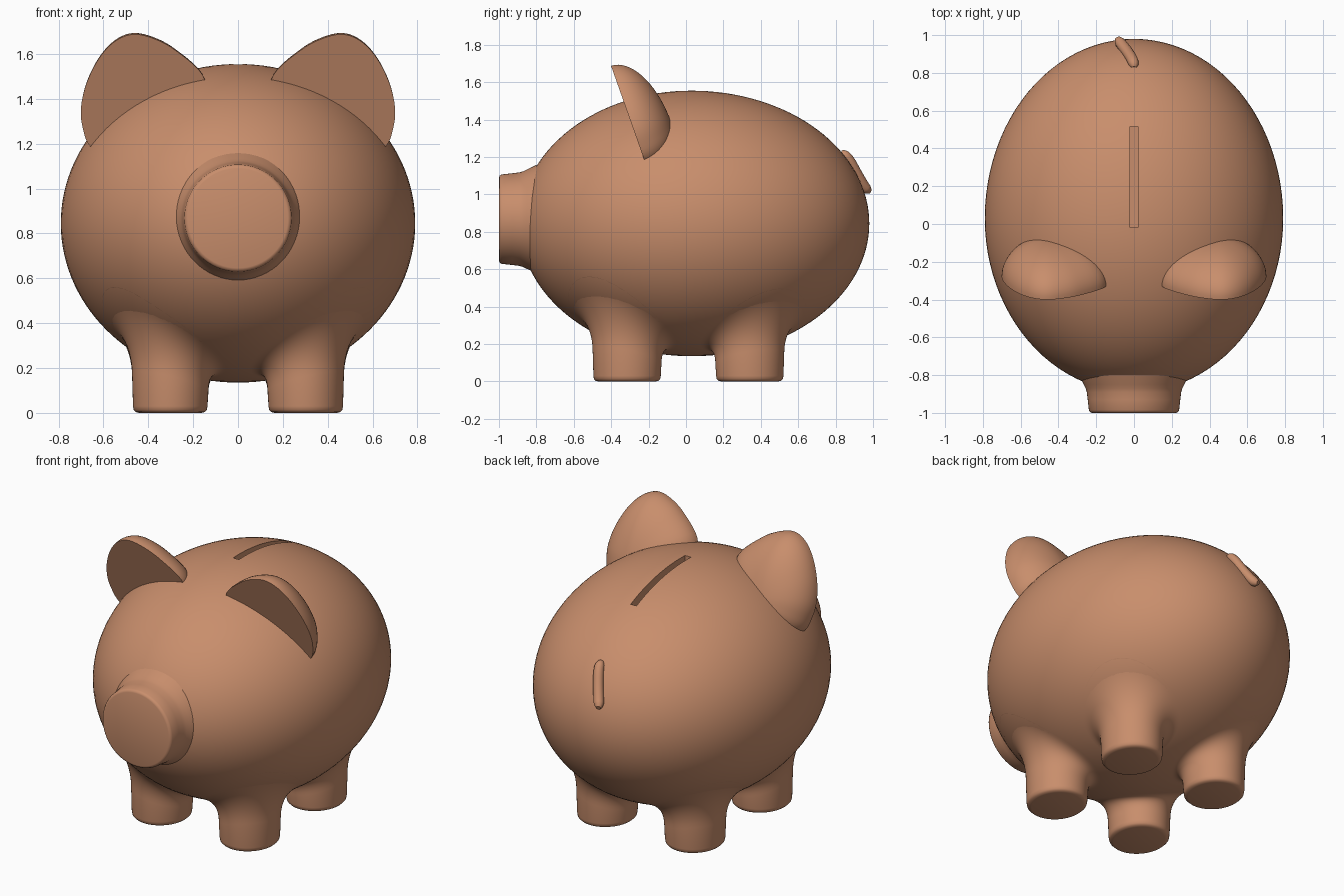
import bpy, bmesh
from math import sin, cos, pi, sqrt
from mathutils import Vector

if "Cube" in bpy.data.objects:
    bpy.data.objects.remove(bpy.data.objects["Cube"])

CY, CZ = 0.03, 0.845                 # body centre
RX, RZ, FRONT, BACK = 0.79, 0.71, 0.92, 0.95

clay = bpy.data.materials.new("clay")
clay.diffuse_color = (0.58, 0.27, 0.15, 1)
clay.use_nodes = True
clay.node_tree.nodes["Principled BSDF"].inputs["Base Color"].default_value = clay.diffuse_color


def finish(obj, mirror=False, angle=40):
    obj.data.materials.append(clay)
    if mirror:
        obj.modifiers.new("mirror", 'MIRROR').use_axis = (True, False, False)
    bpy.ops.object.select_all(action='DESELECT')
    obj.select_set(True)
    bpy.context.view_layer.objects.active = obj
    bpy.ops.object.shade_smooth_by_angle(angle=angle * pi / 180)


def mesh_object(name, bm):
    bmesh.ops.recalc_face_normals(bm, faces=bm.faces)
    mesh = bpy.data.meshes.new(name)
    bm.to_mesh(mesh)
    bm.free()
    obj = bpy.data.objects.new(name, mesh)
    bpy.context.collection.objects.link(obj)
    return obj


def loft(name, rings, cap_start=True, cap_end=False):
    """Skin a list of equally long closed rings."""
    bm = bmesh.new()
    vs = [[bm.verts.new(p) for p in ring] for ring in rings]
    n = len(vs[0])
    for a, b in zip(vs, vs[1:]):
        for i in range(n):
            j = (i + 1) % n
            bm.faces.new((a[i], a[j], b[j], b[i]))
    if cap_start:
        bm.faces.new(vs[0])
    if cap_end:
        bm.faces.new(vs[-1])
    return mesh_object(name, bm)


def belly(x, y):
    """Height of the lower body surface."""
    ry = FRONT if y < CY else BACK
    return CZ - RZ * sqrt(max(0, 1 - (x / RX) ** 2 - ((y - CY) / ry) ** 2))


# Egg-shaped body
bm = bmesh.new()
bmesh.ops.create_uvsphere(bm, u_segments=96, v_segments=64, radius=1)
for v in bm.verts:
    x, y, z = v.co
    v.co = (x * RX, CY + y * (FRONT if y < 0 else BACK), CZ + z * RZ)
body = mesh_object("body", bm)

# Coin slot
bm = bmesh.new()
bmesh.ops.create_cube(bm, size=1)
for v in bm.verts:
    v.co = (v.co.x * 0.04, 0.248 + v.co.y * 0.535, 1.55 + v.co.z * 0.3)
cutter = mesh_object("slot_cutter", bm)
cutter.hide_render = True
cutter.hide_viewport = True
cut = body.modifiers.new("slot", 'BOOLEAN')
cut.operation, cut.object, cut.solver = 'DIFFERENCE', cutter, 'EXACT'
finish(body)

# Snout
profile = [(0.222, -1.0), (0.233, -0.996), (0.239, -0.985), (0.245, -0.93),
           (0.25, -0.89), (0.256, -0.87), (0.266, -0.85), (0.29, -0.80)]
N = 64
snout = loft("snout", [[(r * cos(2 * pi * i / N), y, 0.868 + r * sin(2 * pi * i / N))
                        for i in range(N)] for r, y in profile])
finish(snout, angle=50)


# Legs with a fillet that flows into the belly
def leg(name, cy, cx=0.302, rx=0.168, ry=0.182):
    columns = []
    for i in range(N):
        c, s = cos(2 * pi * i / N), sin(2 * pi * i / N)

        def at(d):
            return cx + (rx + d) * c, cy + (ry + d) * s
        h = belly(*at(0))
        col = [Vector((*at(d), z)) for d, z in
               ((-0.03, 0), (-0.014, 0.004), (-0.005, 0.013), (-0.002, 0.03))]
        p0 = Vector((*at(0.002), h * 0.5))
        p1 = Vector((*at(0.004), h))
        top = at(0.4 * h)
        p2 = Vector((*top, belly(*top)))
        for k in range(13):
            t = k / 12
            col.append(p0 * (1 - t) ** 2 + p1 * 2 * t * (1 - t) + p2 * t * t)
        columns.append(col)
    finish(loft(name, list(zip(*columns))), mirror=True, angle=50)


leg("front_legs", -0.315)
leg("back_legs", 0.341)

# Ears: flat tilted front face, domed back
outline = [(0.157, 1.505), (0.28, 1.617), (0.38, 1.67), (0.47, 1.687), (0.55, 1.655),
           (0.62, 1.58), (0.675, 1.47), (0.70, 1.36), (0.692, 1.27), (0.66, 1.19),
           (0.57, 1.13), (0.42, 1.14), (0.26, 1.24), (0.155, 1.39)]
pts = [Vector((x, -0.225 - 0.353 * (z - 1.19), z)) for x, z in outline]
smooth = []
n = len(pts)
for i in range(n):
    a, b, c, d = (pts[(i + k) % n] for k in (-1, 0, 1, 2))
    for k in range(5):
        t = k / 5
        smooth.append(0.5 * (2 * b + (c - a) * t + (2 * a - 5 * b + 4 * c - d) * t * t
                             + (3 * b - a - 3 * c + d) * t ** 3))
centre = Vector((0.45, -0.272, 1.33))
normal = Vector((0, 0.943, 0.333))
rings = []
for k in range(17):
    t = k / 16 * 0.49 * pi
    rings.append([centre + (p - centre) * cos(t) + normal * 0.2 * sin(t) for p in smooth])
finish(loft("ears", rings, cap_end=True), mirror=True)

# Tail
curve = bpy.data.curves.new("tail", 'CURVE')
curve.dimensions = '3D'
curve.bevel_depth = 0.03
curve.bevel_resolution = 5
curve.use_fill_caps = True
path = [(0, 0.828, 1.222, 0.5), (0, 0.842, 1.217, 0.9), (-0.008, 0.87, 1.188, 1),
        (-0.035, 0.912, 1.11, 1), (-0.065, 0.95, 1.045, 1), (-0.08, 0.97, 1.025, 0.9),
        (-0.087, 0.985, 1.018, 0.45)]
spline = curve.splines.new('NURBS')
spline.points.add(len(path) - 1)
for p, (x, y, z, r) in zip(spline.points, path):
    p.co, p.radius = (x, y, z, 1), r
spline.use_endpoint_u = True
spline.order_u = 3
tail = bpy.data.objects.new("tail", curve)
curve.materials.append(clay)
bpy.context.collection.objects.link(tail)
